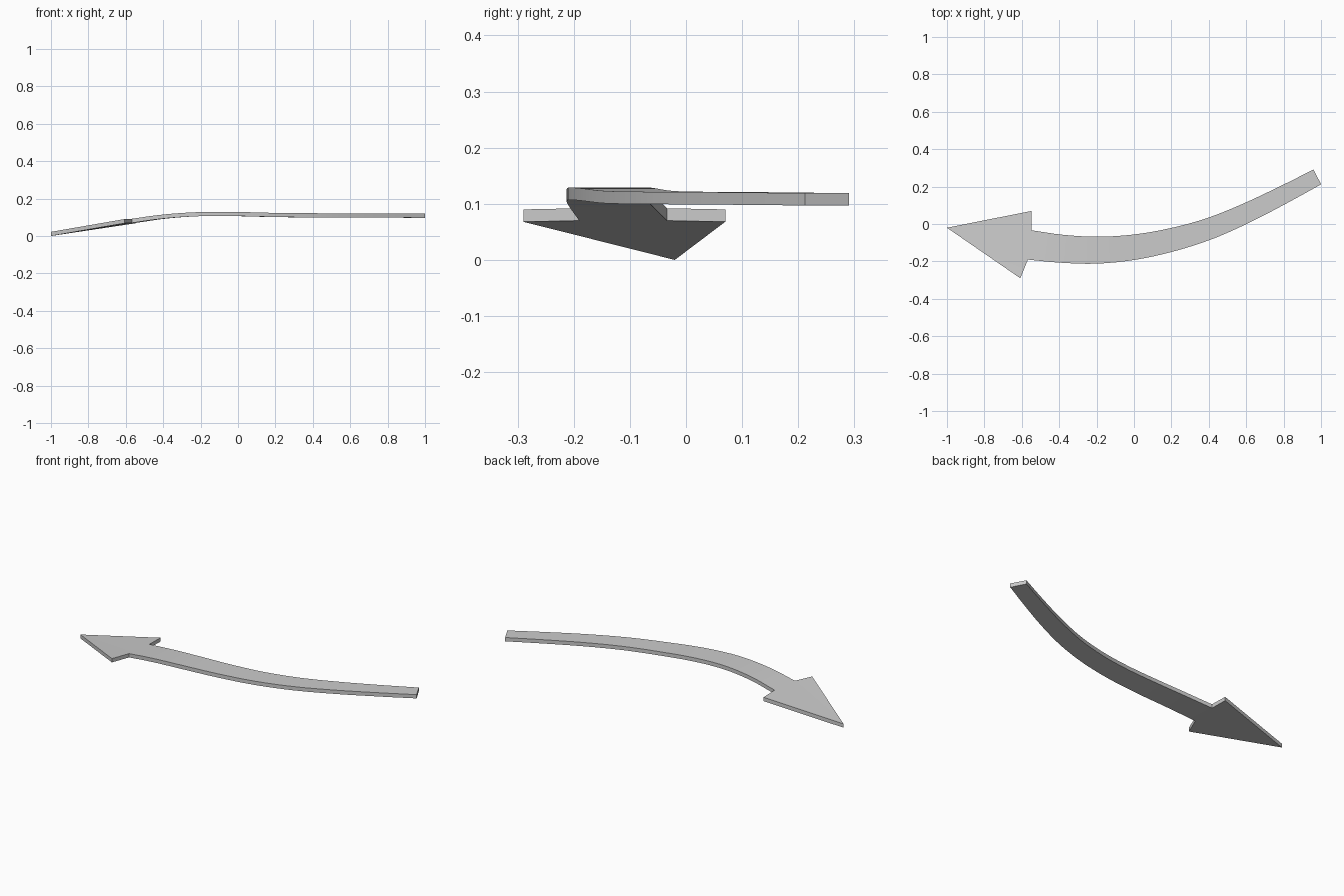
import bpy, bmesh, math
from mathutils import Vector

if "Cube" in bpy.data.objects:
    bpy.data.objects.remove(bpy.data.objects["Cube"])

THICK = 0.022
# Shaft path from neck to tail: x, y, top z, width
path = [(-0.557, -0.112, 0.092, 0.158), (-0.39, -0.132, 0.115, 0.150),
        (-0.20, -0.140, 0.128, 0.144), (0.0, -0.124, 0.128, 0.135),
        (0.20, -0.085, 0.123, 0.125), (0.40, -0.026, 0.1215, 0.115),
        (0.60, 0.058, 0.121, 0.106), (0.80, 0.157, 0.120, 0.097),
        (0.98, 0.2515, 0.119, 0.089)]
pts = [Vector(p) for p in path]
pts = [2 * pts[0] - pts[1]] + pts + [2 * pts[-1] - pts[-2]]


def spline(a, b, c, d, t):
    return 0.5 * (2 * b + (c - a) * t + (2 * a - 5 * b + 4 * c - d) * t * t
                  + (3 * b - a - 3 * c + d) * t ** 3)


STEPS = 4
line = [spline(*pts[i:i + 4], k / STEPS) for i in range(len(pts) - 3) for k in range(STEPS)]
line.append(pts[-2])

bm = bmesh.new()

# Shaft ribbon
rows = []
for i, p in enumerate(line):
    d = line[min(i + 1, len(line) - 1)] - line[max(i - 1, 0)]
    n = Vector((-d.y, d.x, 0)).normalized() * p.w / 2
    c = Vector((p.x, p.y, p.z))
    rows.append((bm.verts.new(c + n), bm.verts.new(c - n)))
for (a, b), (c, d) in zip(rows, rows[1:]):
    bm.faces.new((a, b, d, c))

# Arrow head
tip = bm.verts.new((-1.0, -0.02, THICK))
barb_back = bm.verts.new((-0.547, 0.07, 0.09))
barb_front = bm.verts.new((-0.608, -0.29, 0.09))
neck_back, neck_front = rows[0]
bm.faces.new((tip, neck_back, barb_back))
bm.faces.new((tip, neck_front, neck_back))
bm.faces.new((tip, barb_front, neck_front))

# Thickness
ext = bmesh.ops.extrude_face_region(bm, geom=bm.faces[:], use_keep_orig=True)
new = [v for v in ext["geom"] if isinstance(v, bmesh.types.BMVert)]
bmesh.ops.translate(bm, vec=(0, 0, -THICK), verts=new)
bmesh.ops.recalc_face_normals(bm, faces=bm.faces[:])

mesh = bpy.data.meshes.new("curved_arrow")
bm.to_mesh(mesh)
bm.free()
arrow = bpy.data.objects.new("curved_arrow", mesh)
bpy.context.collection.objects.link(arrow)
bpy.context.view_layer.objects.active = arrow
arrow.select_set(True)
bpy.ops.object.shade_smooth_by_angle(angle=math.radians(30))
